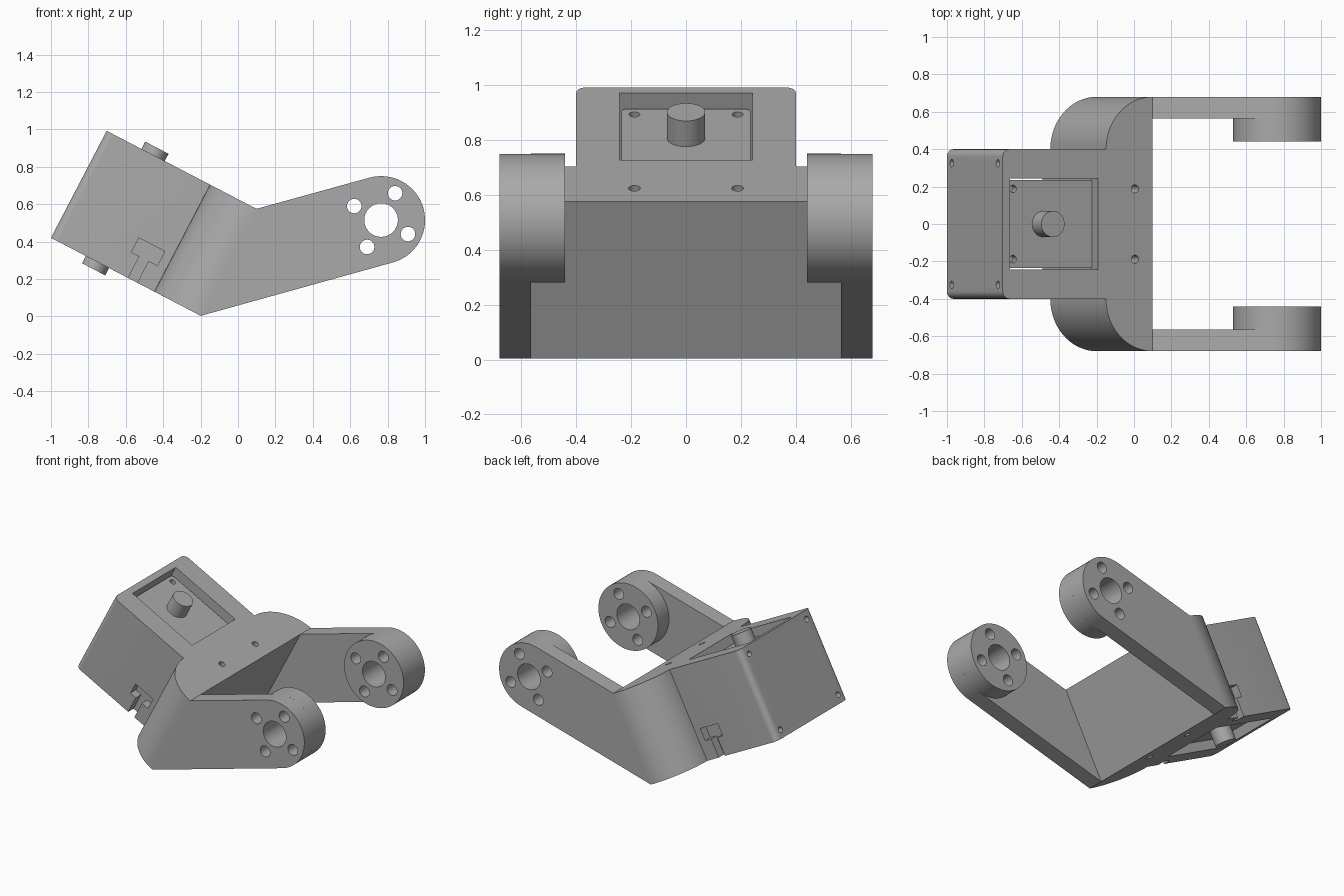
import bpy, math
from math import cos, sin, radians, pi
from mathutils import Matrix, Vector

cube = bpy.data.objects.get("Cube")
if cube:
    bpy.data.objects.remove(cube, do_unlink=True)

grey = bpy.data.materials.new("plain grey")
grey.use_nodes = True
grey.diffuse_color = (0.4, 0.4, 0.4, 1)
grey.node_tree.nodes["Principled BSDF"].inputs["Base Color"].default_value = (0.4, 0.4, 0.4, 1)

# Tilted housing frame: x along its length, z through its thickness
TILT = Matrix.Translation((-1, 0, 0.42)) @ Matrix.Rotation(radians(27.5), 4, 'Y')
UPRIGHT = Matrix.Identity(4)
LENGTH, THICK = 0.903, 0.645


def prism(name, pts, lo, hi, axis='z', frame=UPRIGHT):
    """Extrude a closed 2D outline between lo and hi along an axis."""
    place = {'z': lambda a, b, h: (a, b, h),
             'y': lambda a, b, h: (a, h, b),
             'x': lambda a, b, h: (h, a, b)}[axis]
    n = len(pts)
    verts = [frame @ Vector(place(a, b, h)) for h in (lo, hi) for a, b in pts]
    faces = [list(range(n))[::-1], list(range(n, 2 * n))]
    faces += [[i, (i + 1) % n, (i + 1) % n + n, i + n] for i in range(n)]
    if axis == 'y':
        faces = [f[::-1] for f in faces]
    mesh = bpy.data.meshes.new(name)
    mesh.from_pydata(verts, [], faces)
    mesh.materials.append(grey)
    ob = bpy.data.objects.new(name, mesh)
    bpy.context.collection.objects.link(ob)
    return ob


def arc(cx, cy, r, a0, a1, n):
    return [(cx + r * cos(radians(a0 + (a1 - a0) * i / n)),
             cy + r * sin(radians(a0 + (a1 - a0) * i / n))) for i in range(n + 1)]


def circle(cx, cy, r, n=32):
    return arc(cx, cy, r, 0, 360, n)[:-1]


def rect(a0, a1, b0, b1):
    return [(a0, b0), (a1, b0), (a1, b1), (a0, b1)]


def carve(ob, cutters):
    """Subtract every cutter, then discard it."""
    bpy.context.view_layer.objects.active = ob
    for c in cutters:
        mod = ob.modifiers.new("cut", 'BOOLEAN')
        mod.operation, mod.solver, mod.object = 'DIFFERENCE', 'EXACT', c
        bpy.ops.object.modifier_apply(modifier=mod.name)
        bpy.data.objects.remove(c, do_unlink=True)


def smooth(ob):
    bpy.ops.object.select_all(action='DESELECT')
    ob.select_set(True)
    bpy.context.view_layer.objects.active = ob
    bpy.ops.object.shade_smooth_by_angle(angle=radians(30))


# Housing: rounded block that flares into the wide fork base
half = arc(0.04, 0.36, 0.04, 180, 90, 6)
half += arc(LENGTH, 0.4, 0.28, 180, 90, 24)
outline = [(u, -y) for u, y in half] + [(u, y) for u, y in reversed(half)]
housing = prism("housing", outline, 0, THICK, 'z', TILT)

cuts = [prism("bay", rect(0.045, 0.575, -0.243, 0.243), -0.1, 0.8, 'z', TILT)]
for s in (-1, 1):
    # Cable notch on each side: plug seat and channel to the underside
    lo, hi = sorted((s * 0.34, s * 0.5))
    notch = [(0.465, -0.1), (0.52, -0.1), (0.52, 0.131), (0.573, 0.131),
             (0.573, 0.217), (0.417, 0.217), (0.417, 0.131), (0.465, 0.131)]
    cuts.append(prism("notch", notch, lo, hi, 'y', TILT))
    # Screw holes in the end face and in the upper and lower faces
    for v in (0.055, THICK - 0.055):
        cuts.append(prism("screw", circle(s * 0.325, v, 0.02, 16), -0.1, 0.1, 'x', TILT))
    for v in (0, THICK):
        cuts.append(prism("screw", circle(0.797, s * 0.188, 0.022, 16), v - 0.1, v + 0.1, 'z', TILT))
carve(housing, cuts)
smooth(housing)

# Motor inside the bay, sunk below both faces
r = 0.02
body = (arc(0.052 + r, -0.235 + r, r, 180, 270, 4) + [(0.57, -0.235), (0.57, 0.235)]
        + arc(0.052 + r, 0.235 - r, r, 90, 180, 4))
motor = prism("motor_body", body, 0.062, THICK - 0.062, 'z', TILT)
carve(motor, [prism("screw", circle(0.095, s * 0.188, 0.02, 16), v - 0.04, v + 0.04, 'z', TILT)
              for s in (-1, 1) for v in (0.062, THICK - 0.062)])
smooth(motor)

# Shaft stubs on both faces of the motor
for name, lo, hi in (("lower_shaft", -0.044, 0.062), ("upper_shaft", THICK - 0.062, THICK + 0.044)):
    smooth(prism(name, circle(0.28, 0, 0.07), lo, hi, 'z', TILT))

# Fork arms with thick round bosses
CX, CZ, R = 0.765, 0.515, 0.235
top = TILT @ Vector((LENGTH, 0, THICK))
low = TILT @ Vector((LENGTH, 0, 0))
arm_outline = [(top.x, top.z), (low.x, low.z)] + arc(CX, CZ, R, -75, 105, 32)


def boss_holes(lo, hi):
    holes = [prism("bore", circle(CX, CZ, 0.09), lo, hi, 'y')]
    for k in range(4):
        a = radians(62.5) + k * pi / 2
        holes.append(prism("bolt", circle(CX + 0.162 * cos(a), CZ + 0.162 * sin(a), 0.039, 24), lo, hi, 'y'))
    return holes


for side, s in (("front", -1), ("back", 1)):
    for part, pts, a, b in (("arm", arm_outline, 0.565, 0.68),
                            ("boss", circle(CX, CZ, R, 64), 0.44, 0.565)):
        lo, hi = sorted((s * a, s * b))
        ob = prism(side + "_" + part, pts, lo, hi, 'y')
        carve(ob, boss_holes(lo - 0.1, hi + 0.1))
        smooth(ob)
